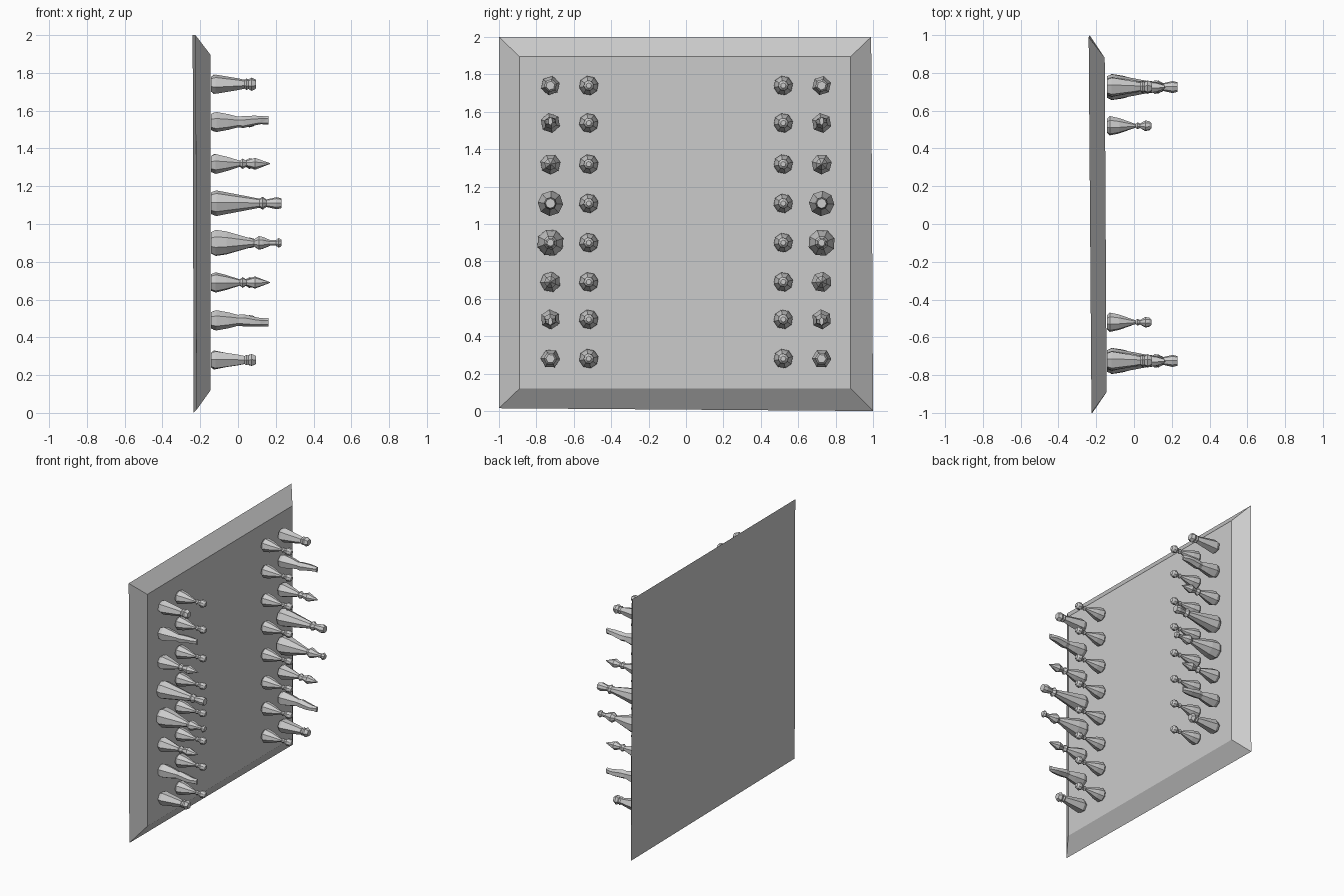
import bpy, bmesh, math

if "Cube" in bpy.data.objects:
    bpy.data.objects.remove(bpy.data.objects["Cube"])

grey = bpy.data.materials.new("stone_grey")
grey.diffuse_color = (0.60, 0.60, 0.60, 1)
grey.use_nodes = True
grey.node_tree.nodes["Principled BSDF"].inputs["Base Color"].default_value = grey.diffuse_color


def make_object(name, bm):
    bmesh.ops.recalc_face_normals(bm, faces=bm.faces)
    mesh = bpy.data.meshes.new(name)
    bm.to_mesh(mesh)
    bm.free()
    mesh.materials.append(grey)
    obj = bpy.data.objects.new(name, mesh)
    bpy.context.collection.objects.link(obj)
    return obj


def loft(bm, rings):
    """Skin a list of point rings and cap both ends."""
    rows = [[bm.verts.new(p) for p in ring] for ring in rings]
    n = len(rows[0])
    for a, b in zip(rows, rows[1:]):
        for i in range(n):
            j = (i + 1) % n
            bm.faces.new((a[i], a[j], b[j], b[i]))
    bm.faces.new(rows[0])
    bm.faces.new(rows[-1])


def piece(name, profile, sides, y, z, turn=0.0):
    """Faceted turned piece lying along +x; profile rows are (x, radius, z shift, y scale)."""
    bm = bmesh.new()
    rings = []
    for k, row in enumerate(profile):
        x, r, dz, sy = (tuple(row) + (0.0, 1.0))[:4] if len(row) == 2 else row
        ring = []
        for i in range(sides):
            a = 2 * math.pi * i / sides + turn
            ring.append((x, y + r * sy * math.cos(a), z + dz + r * math.sin(a)))
        rings.append(ring)
    loft(bm, rings)
    bmesh.ops.triangulate(bm, faces=[f for f in bm.faces if len(f.verts) == 4])
    return make_object(name, bm)


# Upright board with bevelled rim, very slightly skewed
bm = bmesh.new()
back = [(-0.22, -1.0, 0.015), (-0.235, 1.0, 0.0), (-0.24, 0.99, 2.0), (-0.225, -1.0, 2.0)]
face = [(-0.145, -0.89, 0.12), (-0.155, 0.88, 0.12), (-0.155, 0.88, 1.895), (-0.145, -0.89, 1.895)]
loft(bm, [back, face])
make_object("board", bm)

# Turned profiles
PAWN = [(-0.142, 0.040), (-0.128, 0.052), (-0.08, 0.042), (0.008, 0.010), (0.018, 0.019),
        (0.032, 0.012), (0.060, 0.029), (0.082, 0.024), (0.092, 0.014)]
ROOK = [(-0.142, 0.042), (-0.118, 0.052), (0.0, 0.032), (0.035, 0.024), (0.045, 0.032),
        (0.055, 0.026), (0.072, 0.036), (0.095, 0.024)]
BISHOP = [(-0.142, 0.045), (-0.118, 0.055), (-0.06, 0.040), (0.010, 0.017), (0.025, 0.029),
          (0.045, 0.016), (0.090, 0.033), (0.170, 0.002)]
QUEEN = [(-0.142, 0.058), (-0.115, 0.068), (0.0, 0.046), (0.115, 0.024), (0.130, 0.035),
         (0.150, 0.020), (0.205, 0.032), (0.230, 0.026)]
KING = [(-0.142, 0.060), (-0.118, 0.073), (-0.06, 0.064), (0.085, 0.020), (0.110, 0.038),
        (0.130, 0.034), (0.170, 0.016), (0.200, 0.015), (0.215, 0.027), (0.230, 0.018)]


def knight_profile(lean):
    return [(-0.142, 0.044, 0, 1), (-0.115, 0.054, 0, 1), (-0.05, 0.042, 0, 1),
            (0.0, 0.029, 0, 1), (0.03, 0.032, 0, 1.1), (0.09, 0.026, lean * 0.4, 1.2),
            (0.120, 0.022, lean * 0.5, 1.2), (0.162, 0.023, lean * 0.5, 0.5)]


# Rows of pieces: z height, name, profile, sides
ROWS = [
    (1.74, "rook", ROOK, 6), (1.54, "knight", knight_profile(0.02), 6),
    (1.32, "bishop", BISHOP, 7), (1.11, "queen", QUEEN, 8),
    (0.90, "king", KING, 8), (0.69, "bishop", BISHOP, 7),
    (0.49, "knight", knight_profile(-0.02), 6), (0.28, "rook", ROOK, 6),
]

for side, y_back, y_pawn in (("left", -0.725, -0.52), ("right", 0.725, 0.52)):
    for n, (z, kind, profile, sides) in enumerate(ROWS):
        piece(f"{side}_{kind}_{n}", profile, sides, y_back, z, 0.3 + 0.4 * n)
        piece(f"{side}_pawn_{n}", PAWN, 8, y_pawn, z, 0.2)
